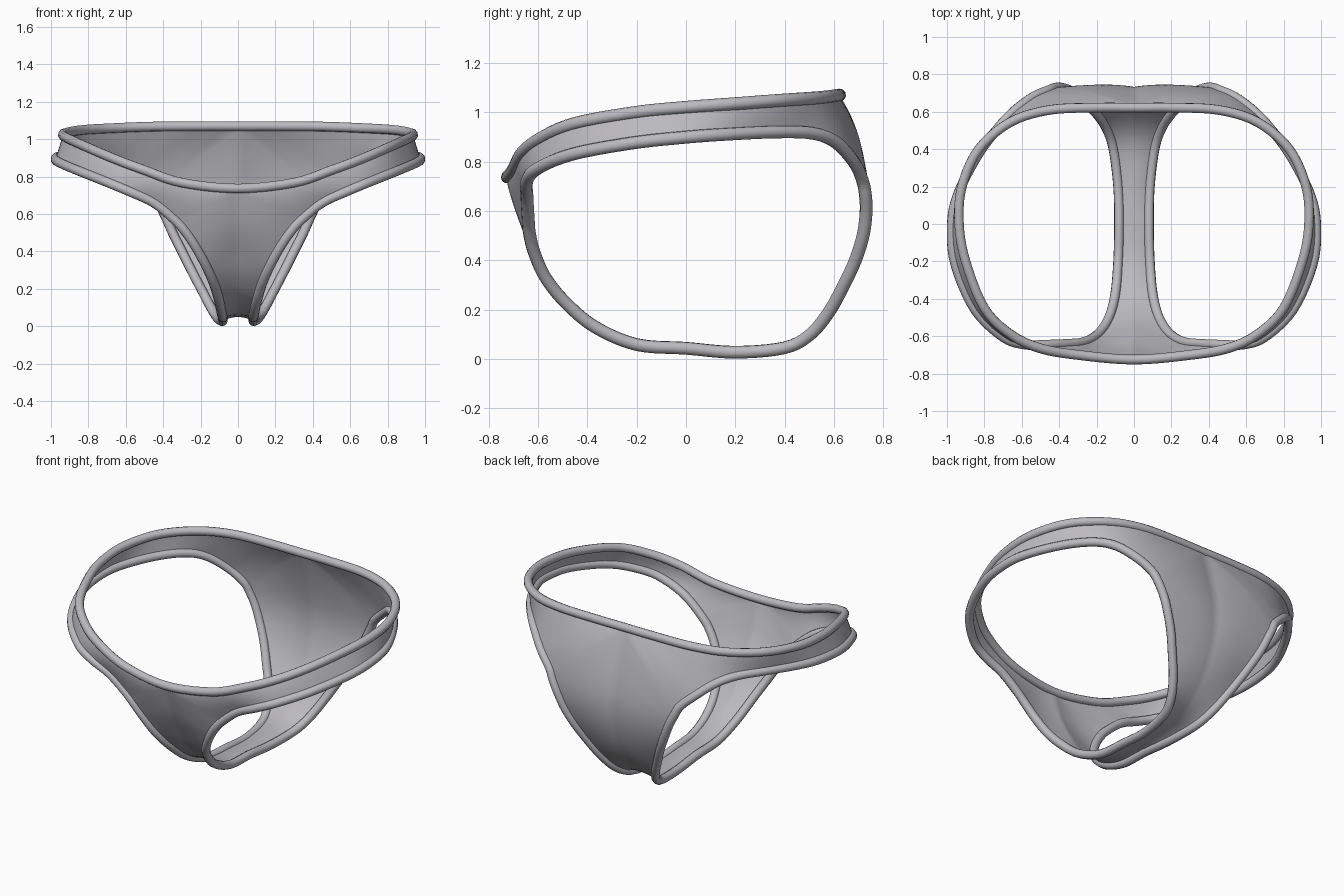
import bpy, bmesh, math
from mathutils import Vector

if "Cube" in bpy.data.objects:
    bpy.data.objects.remove(bpy.data.objects["Cube"])

K = 5          # samples per control segment
ROWS = 12      # rows between outer edge and leg edge
TRIM = 0.026   # radius of the rolled hems

# Waist edge, right half: front centre -> side -> back centre
WAIST = [(0, -.725, .737), (.3, -.7, .768), (.5, -.665, .835), (.66, -.59, .895),
         (.8, -.45, .955), (.9, -.2, 1.0), (.935, 0, 1.02), (.92, .2, 1.035),
         (.83, .4, 1.05), (.66, .545, 1.06), (.45, .61, 1.068), (.2, .622, 1.07),
         (0, .622, 1.07)]
# Centre line (y, z): back waist -> crotch -> front waist
CENTRE = [(.622, 1.07), (.67, .93), (.715, .76), (.733, .62), (.72, .48), (.675, .34),
          (.6, .215), (.5, .115), (.38, .065), (.2, .05), (0, .055), (-.2, .075),
          (-.38, .15), (-.5, .265), (-.58, .39), (-.65, .52), (-.695, .64), (-.725, .737)]
# Leg edge: first the points facing the waist, then those facing the centre line
LEG = [(.34, -.64, .57), (.45, -.645, .66), (.58, -.645, .72), (.7, -.605, .77),
       (.85, -.46, .83), (.955, -.22, .875), (.975, -.02, .897), (.945, .15, .91),
       (.84, .36, .92), (.73, .51, .915), (.64, .605, .88), (.54, .68, .8),
       (.46, .715, .725), (.425, .728, .66), (.39, .73, .59), (.35, .718, .5),
       (.3, .687, .4), (.25, .64, .3), (.195, .583, .195), (.145, .505, .1),
       (.11, .4, .045), (.085, .2, .027), (.08, 0, .043), (.085, -.2, .058),
       (.1, -.37, .13), (.13, -.49, .23), (.175, -.57, .33), (.23, -.615, .43),
       (.285, -.635, .51)]


def spline(pts, closed):
    """Catmull-Rom curve, K samples per segment."""
    p = [Vector(q) for q in pts]
    n = len(p)
    if closed:
        get = lambda i: p[i % n]
    else:
        ext = [2 * p[0] - p[1]] + p + [2 * p[-1] - p[-2]]
        get = lambda i: ext[i + 1]
    out = []
    for i in range(n if closed else n - 1):
        a, b, c, d = get(i - 1), get(i), get(i + 1), get(i + 2)
        for j in range(K):
            t = j / K
            out.append(.5 * (2 * b + (c - a) * t + (2 * a - 5 * b + 4 * c - d) * t * t
                             + (3 * b - a - 3 * c + d) * t ** 3))
    if not closed:
        out.append(p[-1].copy())
    return out


fabric = bpy.data.materials.new("soft grey fabric")
fabric.diffuse_color = (.5, .49, .52, 1)
fabric.use_nodes = True
fabric.node_tree.nodes["Principled BSDF"].inputs["Base Color"].default_value = fabric.diffuse_color

mirror_x = lambda p: Vector((-p[0], p[1], p[2]))
waist_loop = spline(WAIST + [mirror_x(p) for p in WAIST[-2:0:-1]], True)
leg_loop = spline(LEG, True)
centre = spline([(0, y, z) for y, z in CENTRE], False)
n_waist = (len(WAIST) - 1) * K
outer = waist_loop[:n_waist] + centre[:-1]      # closed, matches leg_loop

# Fabric panel: sheet between outer edge and leg edge
bm = bmesh.new()
grid = []
for i, (o, l) in enumerate(zip(outer, leg_loop)):
    w = 0 if i < n_waist else math.sin(math.pi * (i - n_waist) / (len(centre) - 1))
    gap = (o - l).length
    row = []
    for j in range(ROWS + 1):
        s = j / ROWS
        e = s ** (1 + w)                        # level tangent at the centre line
        p = o.lerp(l, e)
        p.x = o.x + (l.x - o.x) * s
        p.y += .06 * gap * p.y / .7 * 4 * s * (1 - s) * (1 - .6 * w)
        row.append(bm.verts.new(p))
    grid.append(row)
for i in range(len(grid)):
    a, b = grid[i], grid[(i + 1) % len(grid)]
    for j in range(ROWS):
        bm.faces.new((a[j], a[j + 1], b[j + 1], b[j]))
# mirror to the other side and weld along the centre line
dup = bmesh.ops.duplicate(bm, geom=bm.verts[:] + bm.edges[:] + bm.faces[:])["geom"]
for v in dup:
    if isinstance(v, bmesh.types.BMVert):
        v.co.x = -v.co.x
bmesh.ops.remove_doubles(bm, verts=bm.verts, dist=1e-4)
bmesh.ops.recalc_face_normals(bm, faces=bm.faces)
for f in bm.faces:
    f.smooth = True
mesh = bpy.data.meshes.new("fabric_panel")
bm.to_mesh(mesh)
bm.free()
panel = bpy.data.objects.new("fabric_panel", mesh)
mesh.materials.append(fabric)
bpy.context.collection.objects.link(panel)


def hem(name, pts):
    """Rolled tube along a closed edge."""
    cu = bpy.data.curves.new(name, 'CURVE')
    cu.dimensions = '3D'
    cu.bevel_depth = TRIM
    cu.bevel_resolution = 3
    sp = cu.splines.new('POLY')
    sp.points.add(len(pts) - 1)
    for q, p in zip(sp.points, pts):
        q.co = (*p, 1)
    sp.use_cyclic_u = True
    sp.use_smooth = True
    ob = bpy.data.objects.new(name, cu)
    cu.materials.append(fabric)
    bpy.context.collection.objects.link(ob)
    bpy.ops.object.select_all(action='DESELECT')
    ob.select_set(True)
    bpy.context.view_layer.objects.active = ob
    bpy.ops.object.convert(target='MESH')


# Hems
hem("waist_hem", waist_loop)
hem("right_leg_hem", leg_loop)
hem("left_leg_hem", [mirror_x(p) for p in leg_loop])
